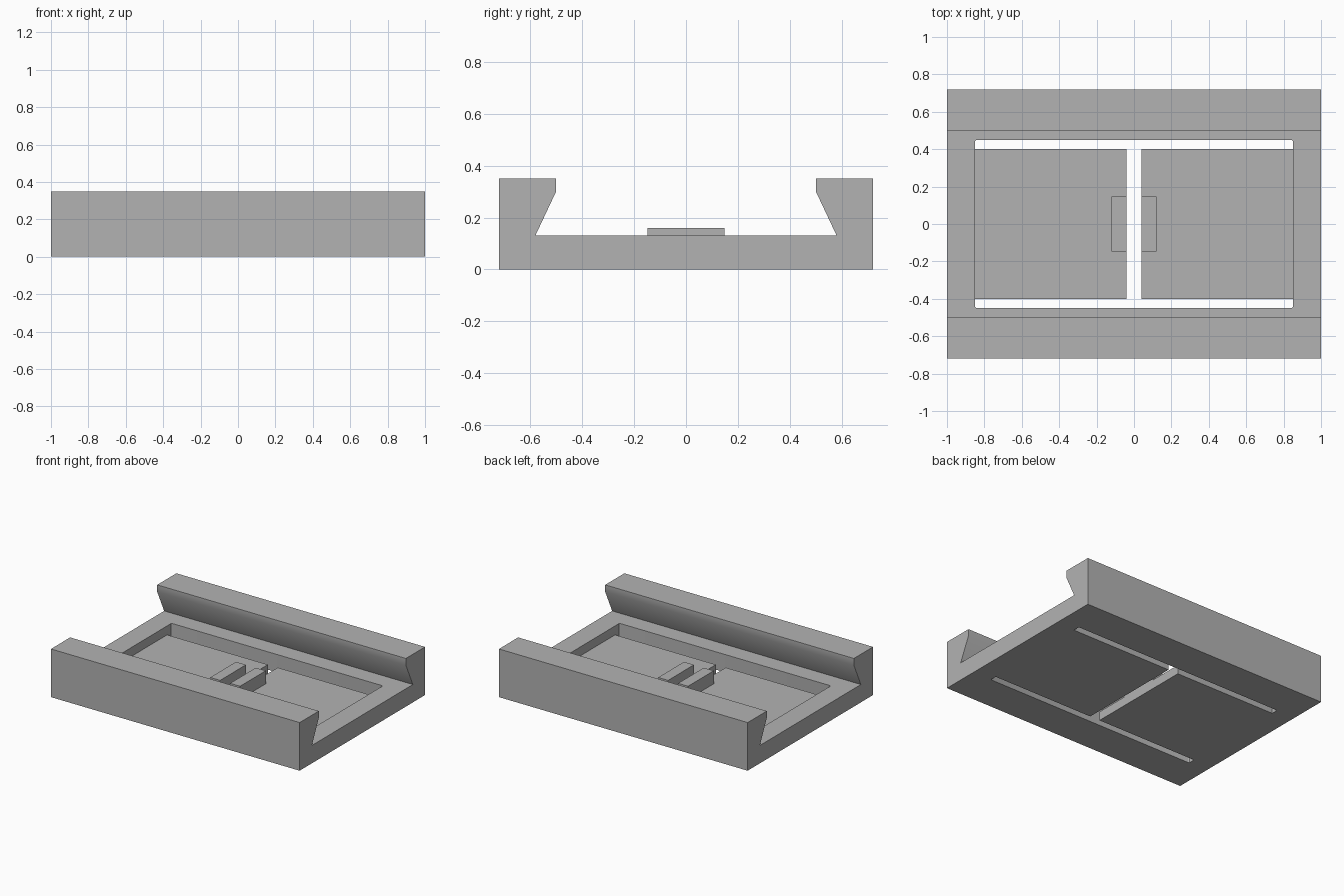
import bpy
import bmesh
from mathutils import Matrix, Vector

cube = bpy.data.objects.get("Cube")
if cube:
    bpy.data.objects.remove(cube, do_unlink=True)

# Single plain grey
grey = bpy.data.materials.new("matte_grey")
grey.use_nodes = True
COLOR = (0.45, 0.45, 0.45, 1)
grey.diffuse_color = COLOR
grey.node_tree.nodes["Principled BSDF"].inputs["Base Color"].default_value = COLOR


def finish(bm, name):
    bmesh.ops.recalc_face_normals(bm, faces=bm.faces)
    mesh = bpy.data.meshes.new(name)
    bm.to_mesh(mesh)
    bm.free()
    mesh.materials.append(grey)
    obj = bpy.data.objects.new(name, mesh)
    bpy.context.collection.objects.link(obj)
    return obj


def box(name, low, high, corner=0):
    """Box between two corners, with optionally rounded upright edges."""
    low, high = Vector(low), Vector(high)
    bm = bmesh.new()
    bmesh.ops.create_cube(bm, size=1, matrix=Matrix.Translation(
        (low + high) / 2) @ Matrix.Diagonal((*(high - low), 1)))
    if corner:
        upright = [e for e in bm.edges
                   if abs(e.verts[0].co.z - e.verts[1].co.z) > 0.01]
        bmesh.ops.bevel(bm, geom=upright, offset=corner, segments=3,
                        profile=0.5, affect='EDGES')
    return finish(bm, name)


def combine(target, tool, operation):
    """Apply a boolean, then discard the helper."""
    mod = target.modifiers.new("combine", 'BOOLEAN')
    mod.operation, mod.object, mod.solver = operation, tool, 'EXACT'
    tool.hide_render = True
    bpy.context.view_layer.objects.active = target
    bpy.ops.object.modifier_apply(modifier=mod.name)
    bpy.data.objects.remove(tool, do_unlink=True)


# Channel body: dovetail cross-section extruded along x
half = [(0.72, 0), (0.72, 0.35), (0.5, 0.35), (0.5, 0.3), (0.58, 0.13)]
section = half + [(-y, z) for y, z in reversed(half)]
bm = bmesh.new()
face = bm.faces.new([bm.verts.new((-1, y, z)) for y, z in section])
swept = bmesh.ops.extrude_face_region(bm, geom=[face])
bmesh.ops.translate(bm, vec=(2, 0, 0), verts=[
    v for v in swept["geom"] if isinstance(v, bmesh.types.BMVert)])
body = finish(bm, "dovetail_frame")

# Opening through the floor
combine(body, box("window_cutter", (-0.85, -0.45, -0.1),
                  (0.85, 0.45, 0.25), corner=0.01), 'DIFFERENCE')

# Two thin flaps rooted in the end walls, each with a raised catch
for side, label in ((1, "left"), (-1, "right")):
    x_in, x_out, x_tab = 0.04 * side, 0.92 * side, 0.12 * side
    flap = box("flap", (min(x_in, x_out), -0.4, 0),
               (max(x_in, x_out), 0.4, 0.065))
    combine(body, flap, 'UNION')
    box(label + "_catch", (min(x_in, x_tab), -0.148, 0.065),
        (max(x_in, x_tab), 0.148, 0.16))

# Smooth shading across the shallow lip bend only
bpy.ops.object.select_all(action='DESELECT')
body.select_set(True)
bpy.context.view_layer.objects.active = body
bpy.ops.object.shade_smooth_by_angle()
